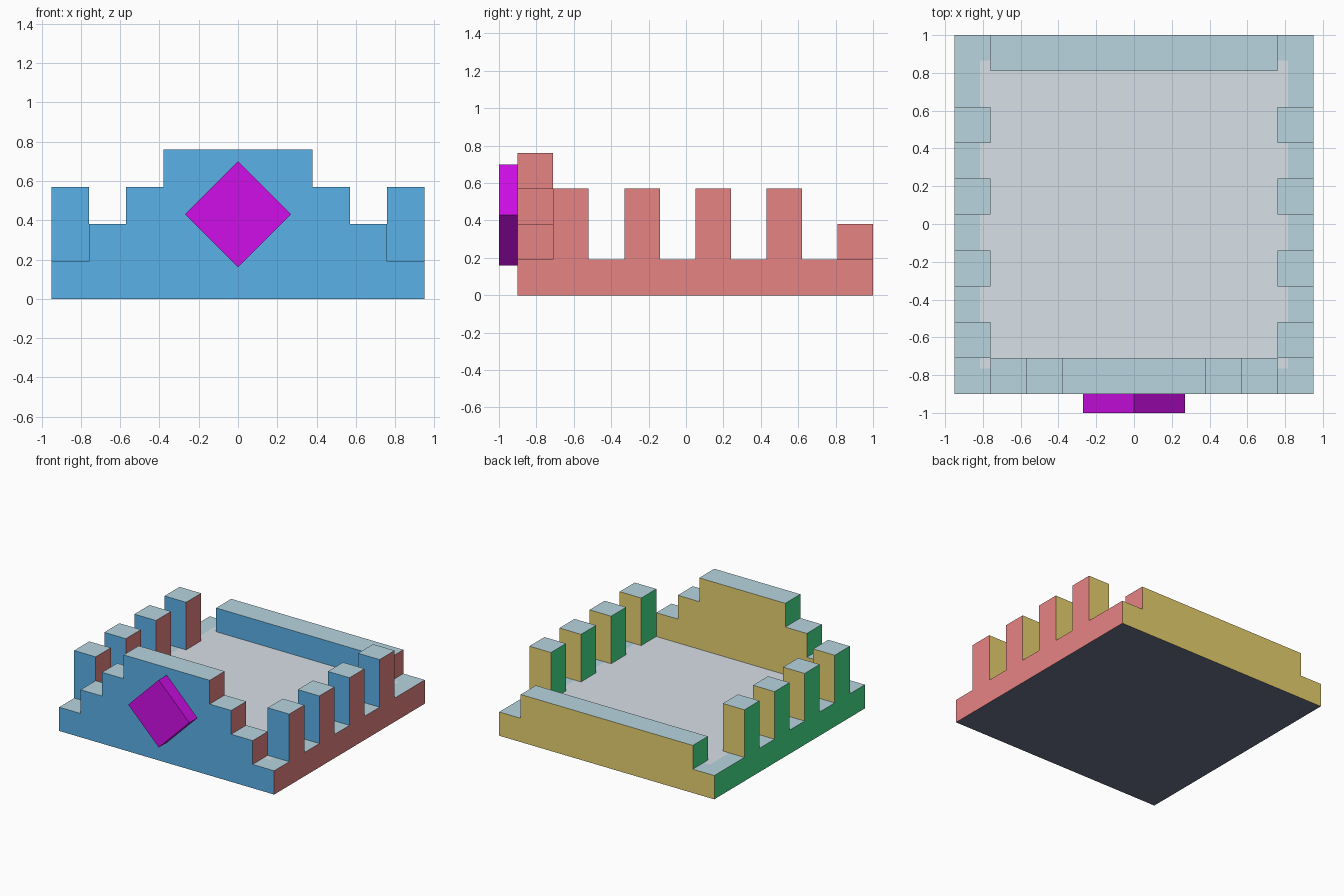
import bpy, bmesh

cube = bpy.data.objects.get("Cube")
if cube:
    bpy.data.objects.remove(cube, do_unlink=True)

U = 0.19                      # grid unit of the model
FRONT, BACK = -0.9, 1.0       # base extent in y
SIDE = 5 * U                  # base half width


def linear(c):
    c /= 255
    return c / 12.92 if c <= 0.04045 else ((c + 0.055) / 1.055) ** 2.4


def make_material(name, rgb):
    mat = bpy.data.materials.new(name)
    col = [linear(c) for c in rgb] + [1.0]
    mat.diffuse_color = col
    mat.use_nodes = True
    bsdf = next(n for n in mat.node_tree.nodes if n.type == 'BSDF_PRINCIPLED')
    bsdf.inputs["Base Color"].default_value = col
    return mat


# One colour per facing direction, plus the floor and the emblem
RIM, UNDER, BLUE, YELLOW, RED, GREEN, FLOOR = range(7)
palette = [make_material(n, c) for n, c in (
    ("pale blue top", (184, 213, 224)),
    ("slate underside", (106, 116, 138)),
    ("sky blue front", (93, 184, 240)),
    ("yellow back", (242, 218, 118)),
    ("coral right", (235, 134, 134)),
    ("green left", (72, 230, 144)),
    ("light grey floor", (221, 229, 237)),
)]
magenta = make_material("magenta", (214, 15, 238))


def facing_index(n):
    if abs(n.z) > 0.7:
        return RIM if n.z > 0 else UNDER
    if abs(n.y) > 0.7:
        return YELLOW if n.y > 0 else BLUE
    return RED if n.x > 0 else GREEN


def extrude_profile(name, points, y0, y1, mats, floor_inset=0, open_bottom=False):
    """Extrude an x-z outline from y0 to y1 and colour faces by direction."""
    bm = bmesh.new()
    face = bm.faces.new([bm.verts.new((x, y0, z)) for x, z in points])
    ext = bmesh.ops.extrude_face_region(bm, geom=[face])
    moved = [v for v in ext["geom"] if isinstance(v, bmesh.types.BMVert)]
    bmesh.ops.translate(bm, verts=moved, vec=(0, y1 - y0, 0))
    bmesh.ops.recalc_face_normals(bm, faces=bm.faces)
    bm.normal_update()
    if len(mats) > 1:
        for f in bm.faces:
            f.material_index = facing_index(f.normal)
    if floor_inset:
        top = next(f for f in bm.faces if f.normal.z > 0.9)
        bmesh.ops.inset_region(bm, faces=[top], thickness=floor_inset)
        top.material_index = FLOOR
    if open_bottom:
        hidden = [f for f in bm.faces if f.normal.z < -0.9]
        bmesh.ops.delete(bm, geom=hidden, context='FACES_ONLY')
    mesh = bpy.data.meshes.new(name)
    bm.to_mesh(mesh)
    bm.free()
    for m in mats:
        mesh.materials.append(m)
    obj = bpy.data.objects.new(name, mesh)
    bpy.context.collection.objects.link(obj)
    return obj


def box(name, x0, x1, y0, y1, z0, z1, **kw):
    outline = [(x0, z0), (x1, z0), (x1, z1), (x0, z1)]
    return extrude_profile(name, outline, y0, y1, palette, **kw)


# Base slab with the floor set inside a one-unit rim
box("base", -SIDE, SIDE, FRONT, BACK, 0, U, floor_inset=U)

# Stepped front wall
half = [(4 * U, U), (4 * U, 2 * U), (3 * U, 2 * U),
        (3 * U, 3 * U), (2 * U, 3 * U), (2 * U, 4 * U)]
outline = half + [(-x, z) for x, z in reversed(half)]
extrude_profile("front_wall", outline, FRONT, FRONT + U, palette, open_bottom=True)

# Low back wall
box("back_wall", -4 * U, 4 * U, BACK - U, BACK, U, 2 * U, open_bottom=True)

# Four pillars along each side rim
for i in range(4):
    y = FRONT + U + 2 * U * i
    for label, x in (("left", 4 * U), ("right", -SIDE)):
        box(f"{label}_pillar_{i + 1}", x, x + U, y, y + U, U, 3 * U, open_bottom=True)

# Diamond emblem on the front wall
R, CZ = 0.27, 0.43
extrude_profile("diamond_emblem", [(0, CZ - R), (R, CZ), (0, CZ + R), (-R, CZ)],
                -1.0, FRONT, [magenta])
